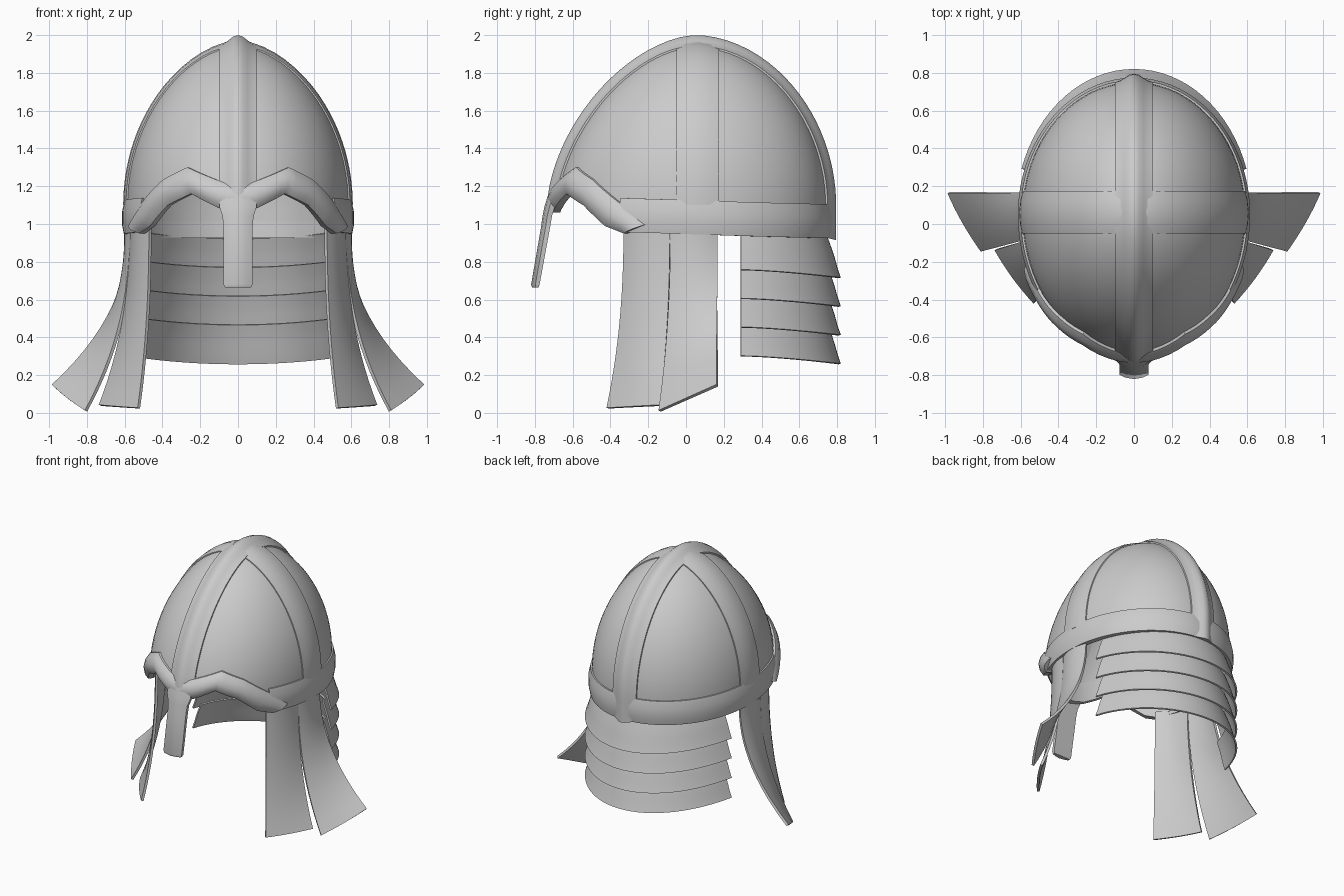
import bpy, bmesh, math
from mathutils import Vector

cube = bpy.data.objects.get("Cube")
if cube:
    bpy.data.objects.remove(cube, do_unlink=True)

STEEL = (0.6, 0.6, 0.6, 1)
steel = bpy.data.materials.new("steel_grey")
steel.use_nodes = True
steel.diffuse_color = STEEL
steel.node_tree.nodes["Principled BSDF"].inputs["Base Color"].default_value = STEEL

# Bowl shape: centre, base height, rise, half width, front and back depth
YC, Z0, RISE = 0.05, 1.1, 0.855
WIDE, FRONT, BACK = 0.59, 0.74, 0.70


def inside(p):
    s = max(0, (p.z - Z0) / RISE)
    if s >= 1:
        return False
    fx = (1 - s ** 2) ** 0.59
    if p.y < YC:
        depth = FRONT * (1 - s ** 1.65) ** 0.59
    else:
        depth = BACK * (1 - s ** 1.95) ** 0.53
    return (p.x / (WIDE * fx)) ** 2 + ((p.y - YC) / depth) ** 2 < 1


def hit(base, way, outset=0):
    """Point where a ray from inside meets the bowl, pushed out a little."""
    base, way = Vector(base), Vector(way)
    lo, hi = 0, 2
    for _ in range(30):
        mid = (lo + hi) / 2
        if inside(base + way * mid):
            lo = mid
        else:
            hi = mid
    return base + way * (lo + outset)


def around(angle, z, outset=0):
    """Bowl point at an angle from the front, towards +x, at a height."""
    a = math.radians(angle)
    return hit((0, YC, z), (math.sin(a), -math.cos(a), 0), outset)


def finish(name, rows, wrap_cols=False, caps=False, thick=0, offset=0):
    """Skin rows of points into an object."""
    bm = bmesh.new()
    grid = [[bm.verts.new(p) for p in row] for row in rows]
    nc = len(grid[0])
    for low, high in zip(grid, grid[1:]):
        for j in range(nc if wrap_cols else nc - 1):
            m = (j + 1) % nc
            bm.faces.new((low[j], low[m], high[m], high[j]))
    if caps:
        bm.faces.new(grid[0])
        bm.faces.new(grid[-1])
    bmesh.ops.remove_doubles(bm, verts=bm.verts, dist=0.0001)
    if not thick:
        bmesh.ops.recalc_face_normals(bm, faces=bm.faces)
    mesh = bpy.data.meshes.new(name)
    bm.to_mesh(mesh)
    bm.free()
    mesh.materials.append(steel)
    ob = bpy.data.objects.new(name, mesh)
    bpy.context.collection.objects.link(ob)
    bpy.ops.object.select_all(action='DESELECT')
    ob.select_set(True)
    bpy.context.view_layer.objects.active = ob
    if thick:
        mod = ob.modifiers.new("thickness", 'SOLIDIFY')
        mod.thickness, mod.offset = thick, offset
        bpy.ops.object.modifier_apply(modifier=mod.name)
    bpy.ops.object.shade_smooth_by_angle(angle=math.radians(40))


def lerp(a, b, t):
    return a + (b - a) * t


# Brow stations: upper edge angle and height, lower edge angle and height
BROW = [(0, 1.21, 0, 1.06), (6, 1.22, 8, 1.085), (23, 1.30, 20, 1.16),
        (36, 1.235, 32, 1.10), (50, 1.125, 44, 0.99), (66, 1.0, 54, 0.95)]
brow = []
for a, b in zip(BROW, BROW[1:]):
    brow += [[lerp(p, q, k / 4) for p, q in zip(a, b)] for k in range(4)]
brow.append(BROW[-1])


def rim_bottom(angle):
    return 0.945 + 0.02 * math.cos(math.radians(angle))


def shell_bottom(angle):
    """Lower edge of the bowl: behind the brow in front, the rim elsewhere."""
    a = min(angle, 360 - angle)
    for p, q in zip(brow, brow[1:]):
        a0, a1 = (p[0] + p[2]) / 2, (q[0] + q[2]) / 2
        if a0 <= a <= a1:
            t = (a - a0) / (a1 - a0)
            return lerp((p[1] + p[3]) / 2, (q[1] + q[3]) / 2, t)
    return rim_bottom(angle)


# Bowl panels
rows = []
for k in range(25):
    up = math.sin(math.pi / 2 * k / 24)
    rows.append([around(t, lerp(shell_bottom(t), Z0 + RISE, up)) for t in range(0, 360, 4)])
finish("bowl", rows, wrap_cols=True, thick=0.02, offset=-1)

# Raised ridge from front to back
half = [(0.1, -0.015), (0.1, 0.01), (0.075, 0.014), (0.05, 0.025), (0.025, 0.04)]
section = half + [(0, 0.045)] + [(-u, o) for u, o in reversed(half)]
rows = []
for k in range(49):
    a = math.radians(lerp(0, 194, k / 48))
    rows.append([hit((u, YC, Z0), (0, -math.cos(a), math.sin(a)), o) for u, o in section])
finish("centre_ridge", rows, wrap_cols=True, caps=True)

# Flatter band from side to side
section = [(-0.05, -0.015), (-0.05, 0.008), (0, 0.015), (0.0625, 0.018),
           (0.125, 0.015), (0.175, 0.008), (0.175, -0.015)]
rows = []
for k in range(41):
    a = math.pi * k / 40
    rows.append([hit((0, v, Z0), (math.cos(a), 0, math.sin(a)), o) for v, o in section])
finish("cross_band", rows, wrap_cols=True, caps=True)

# Rim band, open behind the brow
section = [(0, -0.025), (0, 0.014), (0.05, 0.024), (0.12, 0.024), (0.18, 0.01), (0.18, -0.015)]
rows = [[around(t, rim_bottom(t) + dz, o) for dz, o in section] for t in range(52, 309, 4)]
finish("rim_band", rows, wrap_cols=True, caps=True)

# Arched brow guard
section = [(0, -0.025), (0, 0.014), (0.2, 0.036), (0.5, 0.046), (0.8, 0.036), (1, 0.014), (1, -0.025)]
rows = []
for side, stations in ((-1, brow[:0:-1]), (1, brow)):
    for ta, za, tb, zb in stations:
        rows.append([around(side * lerp(ta, tb, k), lerp(za, zb, k), o) for k, o in section])
finish("brow_guard", rows, wrap_cols=True, caps=True)

# Nose guard: height, front, back, half width
rows = []
for z, yf, yb, w in [(1.18, -0.722, -0.68, 0.10), (1.09, -0.75, -0.695, 0.098), (1.04, -0.76, -0.71, 0.082),
                     (0.98, -0.768, -0.72, 0.077), (0.68, -0.82, -0.775, 0.077), (0.665, -0.815, -0.78, 0.07)]:
    ym = lerp(yf, yb, 0.5)
    rows.append([Vector(p) for p in ((-w, yb, z), (-w, ym, z), (-w * 0.6, yf + 0.008, z), (0, yf, z),
                                     (w * 0.6, yf + 0.008, z), (w, ym, z), (w, yb, z))])
finish("nose_guard", rows, wrap_cols=True, caps=True)

# Overlapping neck plates
for n in range(4):
    rows = []
    for k, flare in enumerate((-0.022, -0.003, 0.014, 0.028, 0.046)):
        a, b = 0.575 + flare, 0.718 + flare
        start = math.asin(0.24 / b)
        row = []
        for j in range(33):
            t = lerp(start, math.pi - start, j / 32)
            y = YC + b * math.sin(t)
            dip = 0.042 * max(0, (y - 0.29) / 0.525) ** 1.5
            z = 0.757 - 0.152 * n - dip + 0.2 * (1 - k / 4)
            row.append(Vector((a * math.cos(t), y, z)))
        rows.append(row)
    finish(f"neck_plate_{n + 1}", rows, thick=0.012)

# Flared cheek flaps: top front, top rear, bottom front, bottom rear corners
FLAPS = {
    "front_cheek_flap": ((0.465, -0.325, 0.99), (0.565, -0.085, 0.99), (0.525, -0.415, 0.025), (0.73, -0.135, 0.04)),
    "rear_cheek_flap": ((0.565, -0.08, 0.99), (0.57, 0.165, 0.99), (0.805, -0.14, 0.01), (0.98, 0.165, 0.145)),
}
for name, corners in FLAPS.items():
    tf, tr, bf, br = map(Vector, corners)
    out = Vector((tr.y - tf.y, tf.x - tr.x, 0)).normalized()
    for side, label in ((1, "left"), (-1, "right")):
        rows = []
        for k in range(15):
            t = k / 14
            row = []
            for j in range(9):
                u = j / 8
                top, bottom = tf.lerp(tr, u), bf.lerp(br, u)
                p = top.lerp(bottom, t ** 2.25) + out * 0.026 * (1 - (2 * u - 1) ** 2) * (1 - t * 0.6)
                row.append(Vector((side * p.x, p.y, lerp(top.z, bottom.z, t))))
            rows.append(row)
        finish(f"{label}_{name}", rows, thick=0.018)
